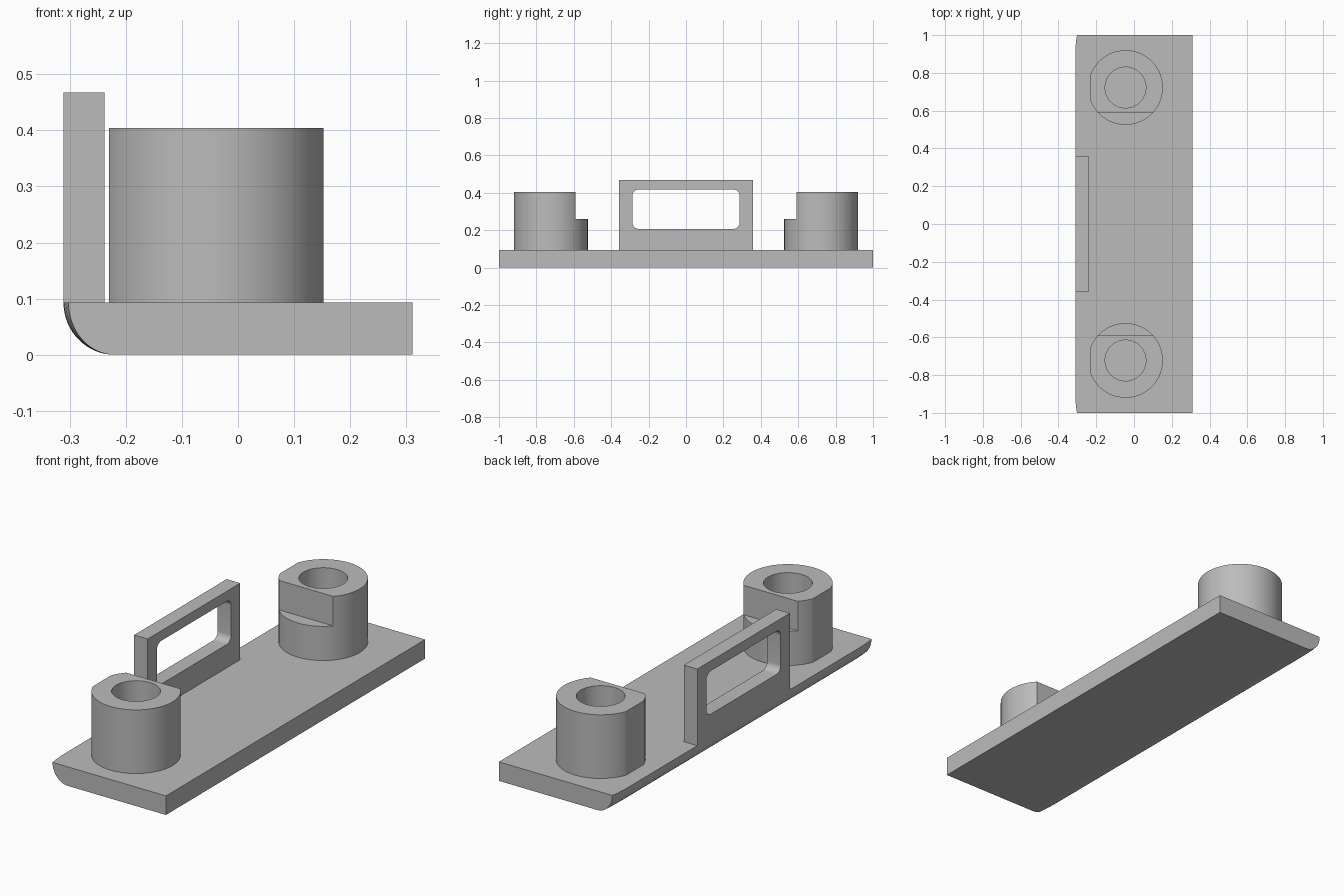
import bpy
import bmesh
from math import sin, cos, pi, radians, acos, asin

if "Cube" in bpy.data.objects:
    bpy.data.objects.remove(bpy.data.objects["Cube"], do_unlink=True)

grey = bpy.data.materials.new("plain grey")
grey.use_nodes = True
grey.diffuse_color = (0.5, 0.5, 0.5, 1)
grey.node_tree.nodes["Principled BSDF"].inputs["Base Color"].default_value = (0.5, 0.5, 0.5, 1)

BASE_TOP = 0.093
HALF_WIDTH = 0.311


def loft(name, rings, capped=True):
    """Skin matching rings of points; cap both ends or join last to first."""
    bm = bmesh.new()
    loops = [[bm.verts.new(p) for p in ring] for ring in rings]
    pairs = list(zip(loops, loops[1:]))
    if capped:
        bm.faces.new(loops[0])
        bm.faces.new(loops[-1])
    else:
        pairs.append((loops[-1], loops[0]))
    for a, b in pairs:
        for i in range(len(a)):
            bm.faces.new((a[i - 1], a[i], b[i], b[i - 1]))
    bmesh.ops.remove_doubles(bm, verts=bm.verts, dist=1e-5)
    bmesh.ops.dissolve_degenerate(bm, edges=bm.edges, dist=1e-5)
    bmesh.ops.recalc_face_normals(bm, faces=bm.faces)
    mesh = bpy.data.meshes.new(name)
    bm.to_mesh(mesh)
    bm.free()
    mesh.materials.append(grey)
    obj = bpy.data.objects.new(name, mesh)
    bpy.context.collection.objects.link(obj)
    bpy.ops.object.select_all(action="DESELECT")
    obj.select_set(True)
    bpy.context.view_layer.objects.active = obj
    bpy.ops.object.shade_smooth_by_angle(angle=radians(30))
    return obj


# Base plate: one rounded lower edge that draws in slightly at both ends
def plate_section(y, inset):
    steps = 16
    start = -0.22
    reach = HALF_WIDTH + start - inset
    arc = [(start - reach * cos(a), y, BASE_TOP * (1 - sin(a)))
           for a in (i * pi / 2 / steps for i in range(steps + 1))]
    return [(HALF_WIDTH, y, 0), (HALF_WIDTH, y, BASE_TOP)] + arc


ends = [(1.0, 0.009), (0.97, 0.004), (0.93, 0.001), (0.88, 0)]
sections = [(-y, i) for y, i in ends] + [(y, i) for y, i in reversed(ends)]
loft("base_plate", [plate_section(y, i) for y, i in sections])


# Pegs: bored cylinders with one flat side and a step facing the middle
def peg(name, side):
    cx, cy, radius, bore = -0.045, 0.7225, 0.1975, 0.108
    flat_x, step_y, step_z, top = -0.23, 0.59, 0.26, 0.404
    flat = acos((flat_x - cx) / radius)
    step = asin((step_y - cy) / radius)
    angles = sorted([2 * pi * i / 96 for i in range(96)]
                    + [flat, 2 * pi - flat, 2 * pi + step, pi - step])

    def ring(r, z, stepped=False):
        points = []
        for a in angles:
            x, y = max(cx + r * cos(a), flat_x), cy + r * sin(a)
            points.append((x, side * (max(y, step_y) if stepped else y), z))
        return points

    loft(name, [ring(bore, BASE_TOP + 0.001), ring(bore, top),
                ring(radius, top, True), ring(radius, step_z, True),
                ring(radius, step_z), ring(radius, BASE_TOP - 0.002)])


peg("front_peg", -1)
peg("back_peg", 1)


# Upright frame with a rounded window
def frame_rings():
    outer, inner = [], []
    r, steps = 0.035, 8
    for quarter, (sy, sz) in enumerate([(1, 1), (-1, 1), (-1, -1), (1, -1)]):
        corner_z = 0.467 if sz > 0 else BASE_TOP
        window_z = 0.418 if sz > 0 else 0.207
        for i in range(steps + 1):
            a = (quarter + i / steps) * pi / 2
            outer.append((sy * 0.357, corner_z))
            inner.append((sy * (0.287 - r) + r * cos(a), window_z - sz * r + r * sin(a)))
    return outer, inner


outer, inner = frame_rings()
near, far = -HALF_WIDTH, -0.238
loft("window_frame", [[(x, y, z) for y, z in loop]
                      for loop, x in ((outer, near), (outer, far), (inner, far), (inner, near))],
     capped=False)
